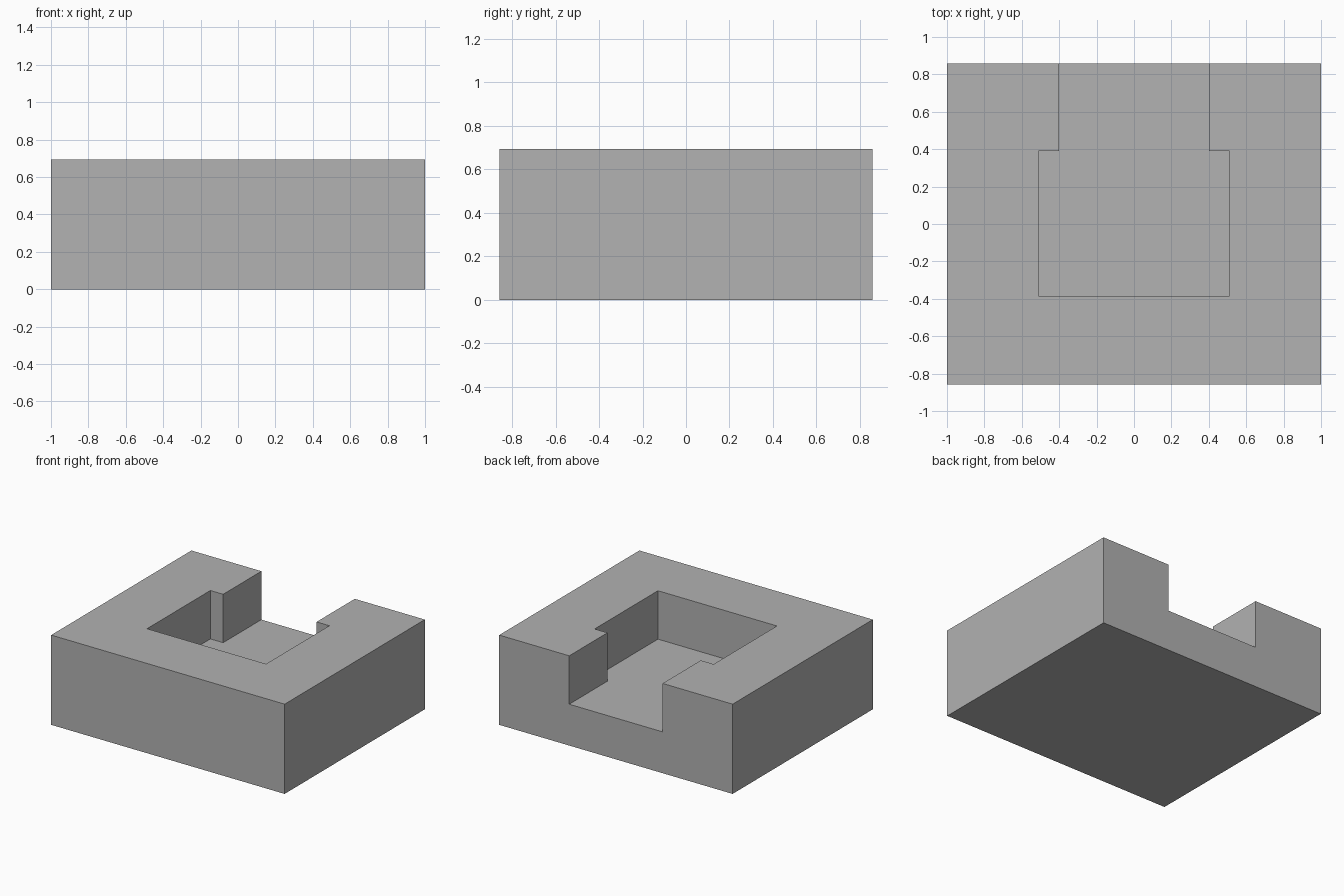
import bpy
import bmesh

WIDTH, DEPTH, HEIGHT = 2.0, 1.715, 0.695
FLOOR = 0.32

cube = bpy.data.objects.get("Cube")
if cube:
    bpy.data.objects.remove(cube, do_unlink=True)

grey = bpy.data.materials.new("plain grey")
grey.use_nodes = True
colour = (0.445, 0.445, 0.445, 1)
grey.diffuse_color = colour
grey.node_tree.nodes["Principled BSDF"].inputs["Base Color"].default_value = colour


def prism(name, outline, bottom, top):
    """Extrude an outline in x and y between two heights."""
    bm = bmesh.new()
    face = bm.faces.new([bm.verts.new((x, y, bottom)) for x, y in outline])
    extruded = bmesh.ops.extrude_face_region(bm, geom=[face])["geom"]
    verts = [v for v in extruded if isinstance(v, bmesh.types.BMVert)]
    bmesh.ops.translate(bm, verts=verts, vec=(0, 0, top - bottom))
    bmesh.ops.recalc_face_normals(bm, faces=bm.faces)
    mesh = bpy.data.meshes.new(name)
    bm.to_mesh(mesh)
    bm.free()
    mesh.materials.append(grey)
    obj = bpy.data.objects.new(name, mesh)
    bpy.context.collection.objects.link(obj)
    return obj


def mirrored(half):
    """Complete a right-hand outline across x = 0."""
    return half + [(-x, y) for x, y in reversed(half)]


# Solid block
block = prism("slotted_block", mirrored([(WIDTH / 2, -DEPTH / 2), (WIDTH / 2, DEPTH / 2)]), 0, HEIGHT)

# Pocket with a narrower channel open at the back
pocket = [(0.51, -0.385), (0.51, 0.39), (0.4, 0.39), (0.4, DEPTH / 2 + 0.2)]
cutter = prism("pocket_cutter", mirrored(pocket), FLOOR, HEIGHT + 0.2)
cutter.hide_render = True

cut = block.modifiers.new("pocket", "BOOLEAN")
cut.operation = "DIFFERENCE"
cut.solver = "EXACT"
cut.object = cutter

# Keep the cut shape and drop the cutter
bpy.context.view_layer.objects.active = block
bpy.ops.object.modifier_apply(modifier=cut.name)
bpy.data.objects.remove(cutter, do_unlink=True)
